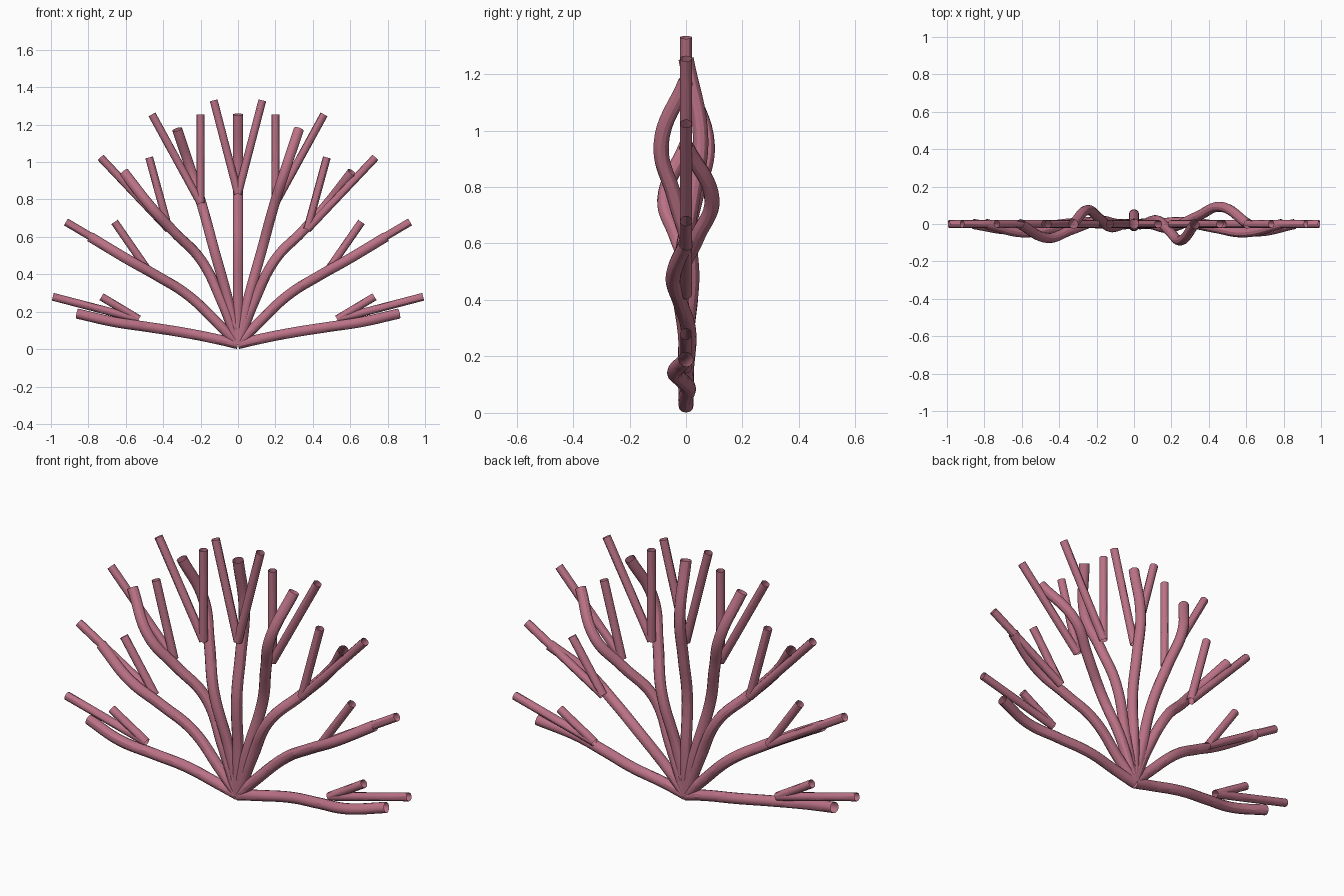
import bpy

if "Cube" in bpy.data.objects:
    bpy.data.objects.remove(bpy.data.objects["Cube"])

mat = bpy.data.materials.new("coral_pink")
mat.diffuse_color = (0.50, 0.17, 0.24, 1)
mat.use_nodes = True
mat.node_tree.nodes["Principled BSDF"].inputs["Base Color"].default_value = mat.diffuse_color


def tube(name, pts, radius):
    # open round tube swept along a smooth path, converted to a mesh
    cu = bpy.data.curves.new(name, 'CURVE')
    cu.dimensions = '3D'
    cu.bevel_depth = radius
    cu.bevel_resolution = 4
    cu.resolution_u = 8
    sp = cu.splines.new('BEZIER')
    sp.bezier_points.add(len(pts) - 1)
    for bp, p in zip(sp.bezier_points, pts):
        bp.co = p
        bp.handle_left_type = bp.handle_right_type = 'AUTO'
    ob = bpy.data.objects.new(name, cu)
    bpy.context.collection.objects.link(ob)
    bpy.ops.object.select_all(action='DESELECT')
    ob.select_set(True)
    bpy.context.view_layer.objects.active = ob
    bpy.ops.object.convert(target='MESH')
    ob = bpy.context.object
    ob.data.materials.clear()
    ob.data.materials.append(mat)
    bpy.ops.object.shade_smooth_by_angle()


BASE = (0, 0, 0.027)
SWAY = (0.0, -0.2, 0.45, 1.0, 0.0)   # front-back bulge along a branch
# side-view path (x, z), sway on the right, sway on the left, fork, fork tip centre
BRANCHES = [
    ([(.12, .055), (.30, .09), (.48, .118), (.66, .145), (.86, .19)], -.04, -.03, (.53, .16), (.86, .28)),
    ([(.10, .13), (.27, .29), (.43, .39), (.59, .48), (.79, .60)], -.045, -.045, (.48, .42), (.79, .68)),
    ([(.085, .25), (.20, .48), (.34, .625), (.46, .755), (.61, .945)], .092, -.075, (.37, .64), (.605, 1.025)),
    ([(.05, .25), (.13, .54), (.19, .76), (.25, .95), (.325, 1.175)], -.088, .075, (.20, .78), (.33, 1.255)),
    ([(0, .27), (0, .54), (0, .76), (0, .97), (0, 1.255)], .052, .052, (0, .83), (0, 1.33)),
]

for i, (path, yr, yl, fork, tip) in enumerate(BRANCHES):
    for s, amp, side in ((1, yr, "right"), (-1, yl, "left")):
        if fork[0] == 0 and s < 0:
            continue
        # main branch
        tube(f"branch_{side}_{i}",
             [BASE] + [(s * x, amp * k, z) for (x, z), k in zip(path, SWAY)], 0.027)
        # pair of straight twigs
        for d, tag in ((-.13, "inner"), (.13, "outer")):
            tube(f"twig_{tag}_{side}_{i}",
                 [(s * fork[0], 0, fork[1]), (s * (tip[0] + d), 0, tip[1])], 0.021)
